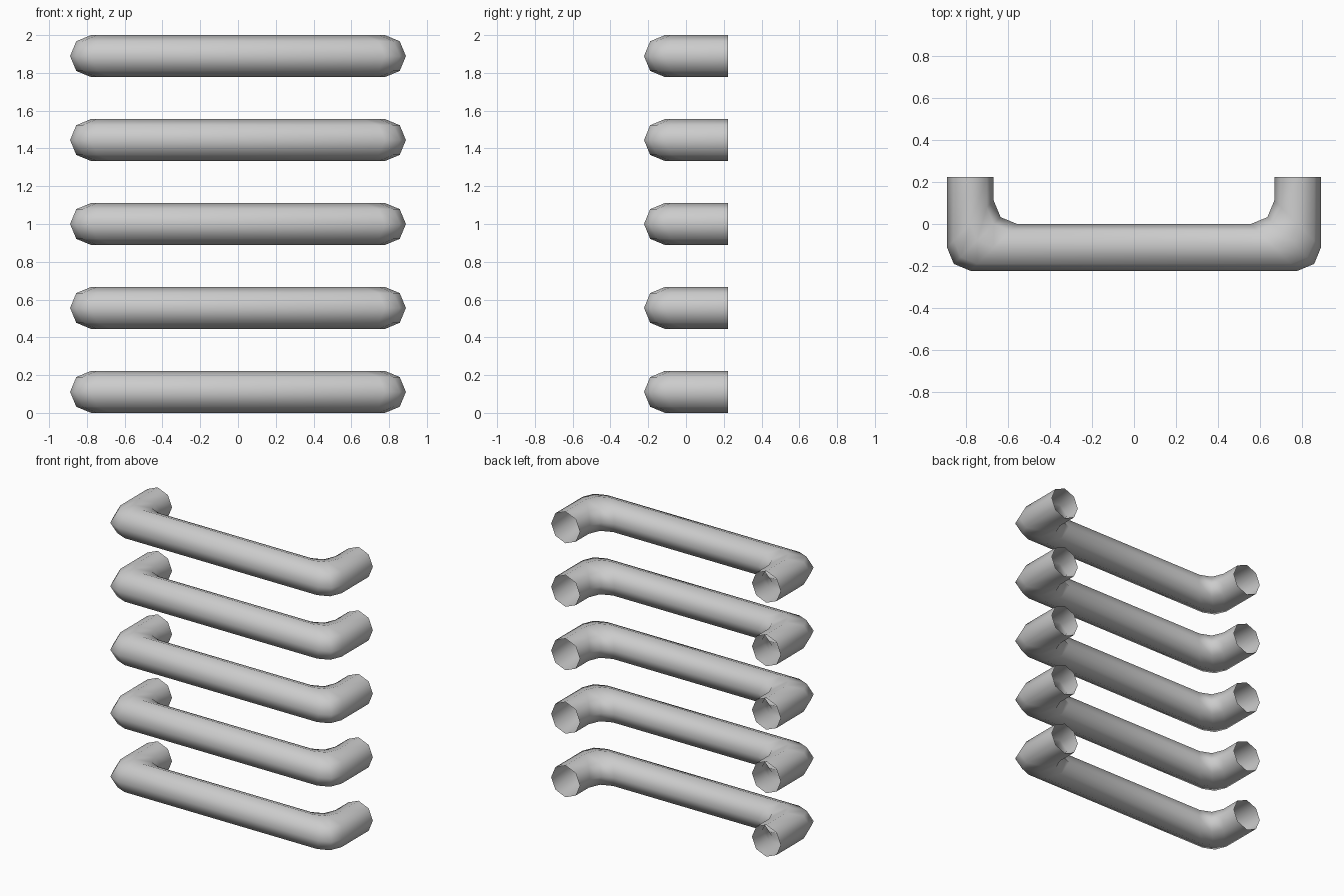
import bpy, bmesh
from math import sin, cos, pi

if "Cube" in bpy.data.objects:
    bpy.data.objects.remove(bpy.data.objects["Cube"])

R = 1 / 9          # tube radius
SIDES = 8
COUNT = 5
SPACING = 4 * R

# Ring stations for the left half: centre (x, y) and in-plane offset direction.
# The elbow rings are all mitred at 45 degrees, so both sides of the bend share one radius.
left = [((-7 * R, 2 * R), (1, 0))]
for i in range(3):
    a = pi + i * pi / 4
    left.append(((-6 * R + R * cos(a), R * sin(a)), (1, 1)))
# Mirror the stations to make the right half
right = [((-x, y), (-dx, dy)) for (x, y), (dx, dy) in reversed(left)]
# Keep the offsets pointing to the inner side of the bend along the whole path
stations = left + right


def rung_mesh():
    bm = bmesh.new()
    rings = []
    for (x, y), (dx, dy) in stations:
        ring = []
        for k in range(SIDES):
            t = 2 * pi * k / SIDES
            u, w = R * cos(t), R * sin(t)
            ring.append(bm.verts.new((x + u * dx, y + u * dy, w)))
        rings.append(ring)
    # Open-ended tube skin
    for a, b in zip(rings, rings[1:]):
        for k in range(SIDES):
            n = (k + 1) % SIDES
            bm.faces.new((a[k], a[n], b[n], b[k])).smooth = True
    bmesh.ops.recalc_face_normals(bm, faces=bm.faces)
    mesh = bpy.data.meshes.new("ladder_rung")
    bm.to_mesh(mesh)
    bm.free()
    return mesh


# Stack of identical wall rungs
mesh = rung_mesh()
for i in range(COUNT):
    rung = bpy.data.objects.new(f"ladder_rung_{i + 1}", mesh)
    rung.location.z = R + i * SPACING
    bpy.context.collection.objects.link(rung)
